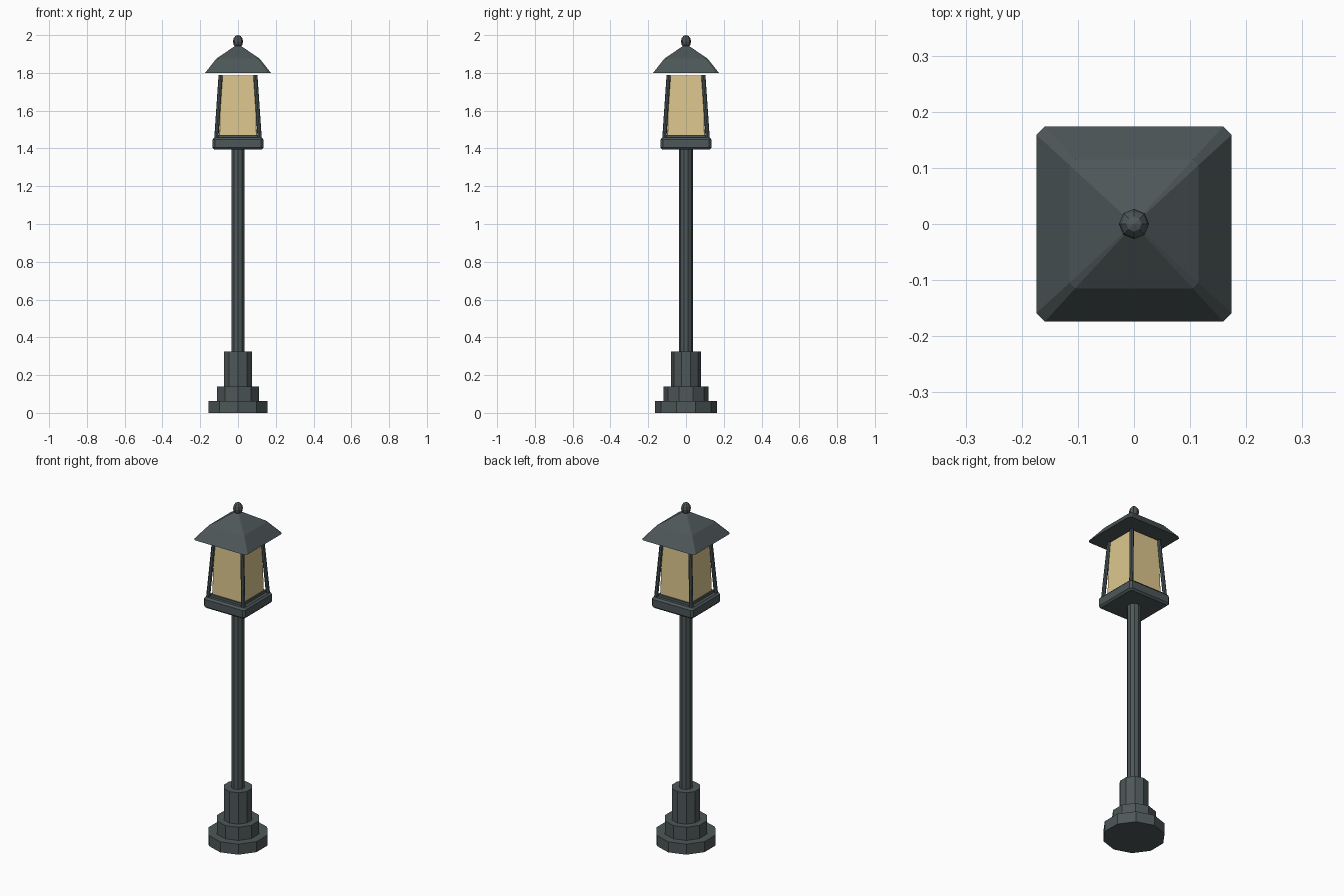
import bpy, bmesh
from math import pi
from mathutils import Vector

if "Cube" in bpy.data.objects:
    bpy.data.objects.remove(bpy.data.objects["Cube"])


def material(name, rgb):
    m = bpy.data.materials.new(name)
    m.diffuse_color = (*rgb, 1)
    m.use_nodes = True
    m.node_tree.nodes["Principled BSDF"].inputs["Base Color"].default_value = m.diffuse_color
    return m


METAL = material("dark_metal", (0.075, 0.095, 0.098))
GLASS = material("warm_glass", (0.72, 0.57, 0.27))


def add(name, bm, mat):
    bmesh.ops.recalc_face_normals(bm, faces=bm.faces)
    mesh = bpy.data.meshes.new(name)
    bm.to_mesh(mesh)
    bm.free()
    mesh.materials.append(mat)
    ob = bpy.data.objects.new(name, mesh)
    bpy.context.collection.objects.link(ob)
    return ob


def loft(name, rings, mat):
    """Skin a stack of equal-length point rings and cap both ends."""
    bm = bmesh.new()
    loops = [[bm.verts.new(p) for p in ring] for ring in rings]
    n = len(loops[0])
    for a, b in zip(loops, loops[1:]):
        for i in range(n):
            j = (i + 1) % n
            bm.faces.new((a[i], a[j], b[j], b[i]))
    bm.faces.new(loops[0][::-1])
    bm.faces.new(loops[-1])
    return add(name, bm, mat)


def square(h, c, z):
    """Square ring of half width h with corners cut by c."""
    k = h - c
    return [(h, -k, z), (h, k, z), (k, h, z), (-k, h, z),
            (-h, k, z), (-h, -k, z), (-k, -h, z), (k, -h, z)]


def rod(name, a, b, r, sides):
    a, b = Vector(a), Vector(b)
    d = b - a
    bm = bmesh.new()
    bmesh.ops.create_cone(bm, cap_ends=True, segments=sides,
                          radius1=r, radius2=r, depth=d.length)
    rot = d.to_track_quat('Z', 'Y').to_matrix().to_4x4()
    bmesh.ops.transform(bm, matrix=rot, verts=bm.verts)
    bmesh.ops.translate(bm, vec=(a + b) / 2, verts=bm.verts)
    return add(name, bm, METAL)


# Ten-sided stepped base and pole
for name, r, z0, z1 in (("foot", 0.165, 0, 0.062),
                        ("foot_step", 0.118, 0.062, 0.14),
                        ("pole_sleeve", 0.079, 0.14, 0.325),
                        ("pole", 0.037, 0.325, 1.40)):
    rod(name, (0, 0, z0), (0, 0, z1), r, 10)

# Lantern tray with bevelled edges
loft("lantern_tray", [square(0.125, 0.01, 1.394), square(0.135, 0.012, 1.404),
                      square(0.135, 0.012, 1.447), square(0.125, 0.01, 1.458)], METAL)
loft("glass_seat", [square(0.108, 0.004, 1.455), square(0.108, 0.004, 1.472)], METAL)

# Tapered glass
loft("glass", [square(0.100, 0.003, 1.472), square(0.092, 0.003, 1.787)], GLASS)

# Leaning corner posts
for sx in (-1, 1):
    for sy in (-1, 1):
        rod(f"corner_post_{'left' if sx < 0 else 'right'}_{'front' if sy < 0 else 'back'}",
            (sx * 0.115, sy * 0.115, 1.45), (sx * 0.092, sy * 0.092, 1.788), 0.011, 8)

# Two-pitch roof with trimmed hips
loft("roof", [square(0.174, 0.015, 1.80), square(0.115, 0.010, 1.875),
              square(0.012, 0.002, 1.945)], METAL)

# Faceted finial
bm = bmesh.new()
bmesh.ops.create_uvsphere(bm, u_segments=8, v_segments=6, radius=1)
bmesh.ops.scale(bm, vec=(0.027, 0.027, 0.034), verts=bm.verts)
bmesh.ops.translate(bm, vec=(0, 0, 1.966), verts=bm.verts)
add("finial", bm, METAL)
